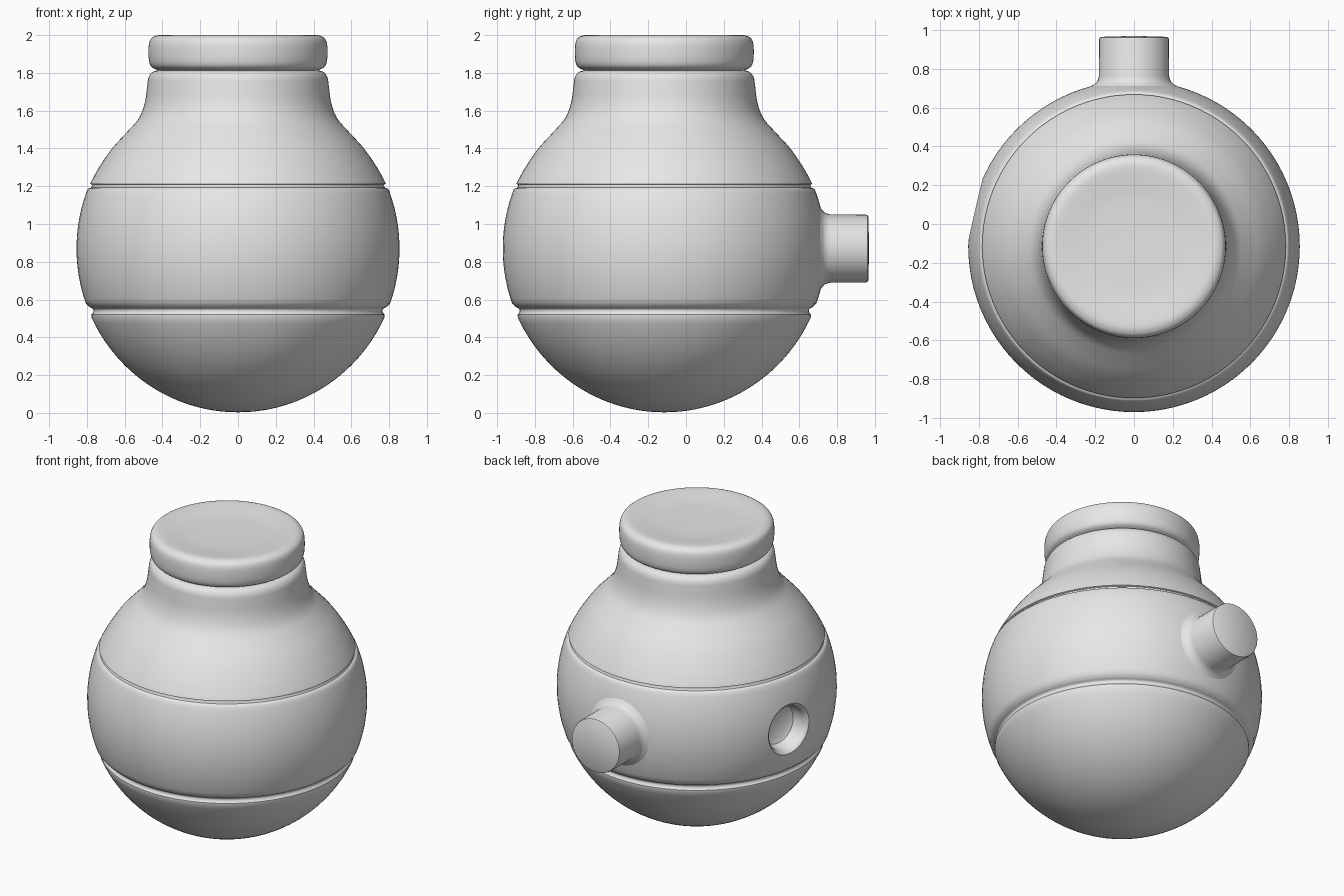
import bpy, bmesh, math
from mathutils import Matrix, Vector

if "Cube" in bpy.data.objects:
    bpy.data.objects.remove(bpy.data.objects["Cube"])

CY = -0.115          # y of the vessel axis
RX, RZ, CZ = 0.855, 0.867, 0.87   # belly radii and centre height

grey = bpy.data.materials.new("plain_grey")
grey.diffuse_color = (0.8, 0.8, 0.8, 1)
grey.use_nodes = True
grey.node_tree.nodes["Principled BSDF"].inputs["Base Color"].default_value = grey.diffuse_color


def lathe(name, profile, segs, matrix, angle=35):
    """Spin (radius, height) points about local z; ends on the axis become poles."""
    bm = bmesh.new()
    rings = []
    for r, h in profile:
        if r < 1e-6:
            rings.append([bm.verts.new((0, 0, h))])
        else:
            rings.append([bm.verts.new((r * math.cos(2 * math.pi * i / segs),
                                        r * math.sin(2 * math.pi * i / segs), h))
                          for i in range(segs)])
    for a, b in zip(rings, rings[1:]):
        for i in range(segs):
            j = (i + 1) % segs
            if len(a) == 1:
                bm.faces.new((a[0], b[j], b[i]))
            elif len(b) == 1:
                bm.faces.new((a[i], a[j], b[0]))
            else:
                bm.faces.new((a[i], a[j], b[j], b[i]))
    bmesh.ops.recalc_face_normals(bm, faces=bm.faces)
    me = bpy.data.meshes.new(name)
    bm.to_mesh(me)
    bm.free()
    me.materials.append(grey)
    ob = bpy.data.objects.new(name, me)
    ob.matrix_world = matrix
    bpy.context.collection.objects.link(ob)
    smooth(ob, angle)
    return ob


def smooth(ob, angle):
    bpy.ops.object.select_all(action='DESELECT')
    ob.select_set(True)
    bpy.context.view_layer.objects.active = ob
    bpy.ops.object.shade_smooth_by_angle(angle=math.radians(angle))


def belly(z0, z1, n):
    """Points on the round belly between two heights."""
    t0, t1 = (math.asin(max(-1, (z - CZ) / RZ)) for z in (z0, z1))
    ts = [t0 + (t1 - t0) * i / n for i in range(n + 1)]
    return [(RX * math.cos(t), CZ + RZ * math.sin(t)) for t in ts]


def curve(pts, n=4):
    """Catmull-Rom smoothing of a short profile."""
    p = [Vector(q) for q in [pts[0]] + pts + [pts[-1]]]
    out = []
    for i in range(1, len(p) - 2):
        a, b, c, d = p[i - 1:i + 3]
        for k in range(n):
            t = k / n
            out.append(tuple(0.5 * (2 * b + (c - a) * t + (2 * a - 5 * b + 4 * c - d) * t * t
                                    + (3 * b - a - 3 * c + d) * t ** 3)))
    return out + [pts[-1]]


axis = Matrix.Translation((0, CY, 0))

# Body: round bowl, groove, belly band, fine step, shoulder and neck
bowl = [(0, CZ - RZ)] + belly(0.005, 0.505, 26)
groove = curve([(0.776, 0.52), (0.766, 0.535), (0.768, 0.55), (0.785, 0.56), (0.796, 0.57)], 3)
band = belly(0.58, 1.18, 24)
step = [(0.792, 1.188), (0.779, 1.192), (0.774, 1.20), (0.774, 1.208), (0.783, 1.212)]
shoulder = curve([(0.78, 1.22), (0.736, 1.30), (0.667, 1.40), (0.585, 1.49), (0.525, 1.56),
                  (0.494, 1.64), (0.481, 1.73), (0.474, 1.775), (0.455, 1.803), (0.42, 1.815)])
body = lathe("body", bowl + groove + band + step + shoulder + [(0.40, 1.86), (0, 1.86)], 96, axis)

# Lid: rounded disc with a slightly dished top
lathe("lid", [(0, 1.81), (0.42, 1.812)]
      + curve([(0.435, 1.818), (0.460, 1.834), (0.472, 1.87), (0.473, 1.94), (0.463, 1.978),
               (0.44, 1.995), (0.41, 2.0), (0.35, 1.995), (0.25, 1.985), (0.12, 1.982)])
      + [(0, 1.982)], 96, axis)

# Spout: round peg on the back with a flared root
peg_m = Matrix.Translation((0, 0, 0.87)) @ Matrix.Rotation(-math.pi / 2, 4, 'X')
lathe("spout", [(0, 0.60), (0.25, 0.60), (0.25, 0.688), (0.225, 0.709), (0.202, 0.722),
                (0.188, 0.738), (0.181, 0.762), (0.18, 0.95), (0.177, 0.961), (0.17, 0.965),
                (0, 0.97)], 40, peg_m)

# Socket: shallow round hole in the back left of the belly band
ang = math.radians(167)
d = Vector((math.cos(ang), math.sin(ang), 0))
hole_m = Matrix.Translation((0, CY, 0.86)) @ d.to_track_quat('Z', 'Y').to_matrix().to_4x4()
cutter = lathe("socket_cutter", [(0, 0.715), (0.10, 0.72), (0.13, 0.735), (0.142, 0.76),
                                 (0.146, 0.81), (0.153, 0.828), (0.172, 0.842), (0.20, 0.87),
                                 (0, 0.90)], 40, hole_m)
cutter.hide_render = True
cutter.hide_viewport = False
mod = body.modifiers.new("socket", 'BOOLEAN')
mod.operation = 'DIFFERENCE'
mod.solver = 'EXACT'
mod.object = cutter
bpy.context.view_layer.objects.active = body
bpy.ops.object.select_all(action='DESELECT')
body.select_set(True)
bpy.ops.object.modifier_apply(modifier="socket")
bpy.data.objects.remove(cutter, do_unlink=True)
smooth(body, 35)
